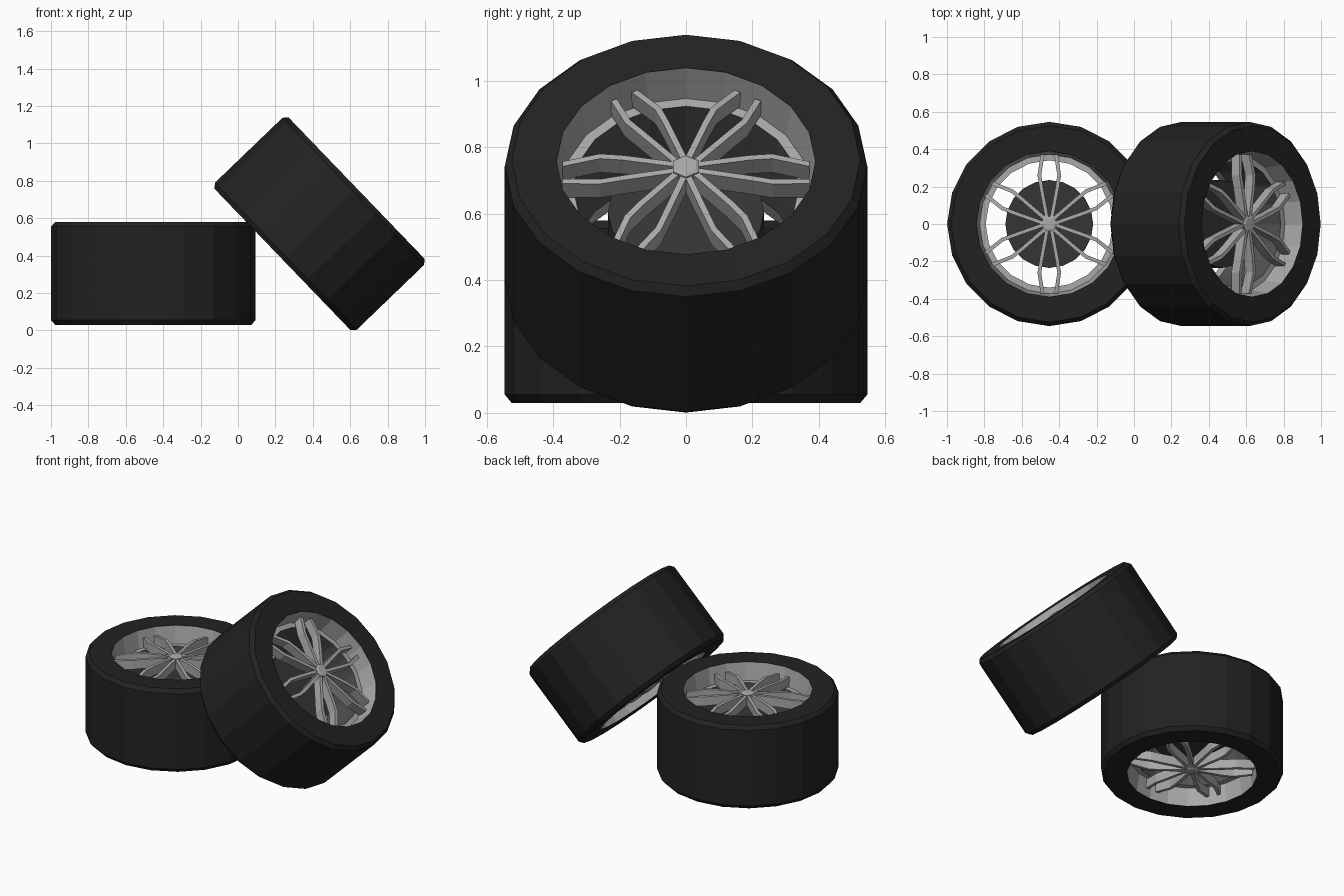
import bpy, bmesh, math
from mathutils import Matrix, Vector

if "Cube" in bpy.data.objects:
    bpy.data.objects.remove(bpy.data.objects["Cube"])


def material(name, r, g, b):
    m = bpy.data.materials.new(name)
    m.diffuse_color = (r, g, b, 1)
    m.use_nodes = True
    m.node_tree.nodes["Principled BSDF"].inputs["Base Color"].default_value = m.diffuse_color
    return m


RUBBER = material("black rubber", 0.016, 0.016, 0.016)
METAL = material("light grey metal", 0.40, 0.40, 0.40)
INNER = material("dark barrel grey", 0.085, 0.085, 0.085)
DISC = material("disc charcoal", 0.036, 0.036, 0.036)


def finish(bm, name, mats, place):
    me = bpy.data.meshes.new(name)
    bm.to_mesh(me)
    bm.free()
    for m in mats:
        me.materials.append(m)
    ob = bpy.data.objects.new(name, me)
    bpy.context.collection.objects.link(ob)
    ob.matrix_world = place
    return ob


def lathe(bm, profile, sides=20, closed=False):
    """Spin (radius, height) points round z; open ends get caps."""
    rings = []
    for r, z in profile:
        rings.append([bm.verts.new((r * math.cos(2 * math.pi * i / sides),
                                    r * math.sin(2 * math.pi * i / sides), z))
                      for i in range(sides)])
    n = len(rings)
    for k in range(n if closed else n - 1):
        a, b = rings[k], rings[(k + 1) % n]
        for i in range(sides):
            j = (i + 1) % sides
            bm.faces.new((a[i], a[j], b[j], b[i]))
    if not closed:
        bm.faces.new(rings[0][::-1])
        bm.faces.new(rings[-1])


def spoke(bm, angle, side, flip):
    """One bent bar from the hub to the rim."""
    path = [(0.03, 0.012, 0.245), (0.19, 0.042, 0.243),
            (0.26, 0.053, 0.238), (0.372, 0.036, 0.222)]
    half, depth = 0.010, 0.06
    rot = Matrix.Rotation(angle, 3, 'Z')
    loops = []
    for r, off, d in path:
        loop = []
        for dw, dz in ((-half, 0), (half, 0), (half, -depth), (-half, -depth)):
            p = rot @ Vector((r, side * off + dw, d + dz))
            p.z *= flip
            loop.append(bm.verts.new(p))
        loops.append(loop)
    for a, b in zip(loops, loops[1:]):
        for i in range(4):
            j = (i + 1) % 4
            bm.faces.new((a[i], a[j], b[j], b[i]))
    bm.faces.new(loops[0])
    bm.faces.new(loops[-1])


def fix(bm):
    bmesh.ops.recalc_face_normals(bm, faces=bm.faces)


def wheel(prefix, place):
    # tyre: chamfered tread, flat side walls
    bm = bmesh.new()
    lathe(bm, [(0.39, -0.272), (0.525, -0.275), (0.546, -0.25),
               (0.546, 0.25), (0.525, 0.275), (0.39, 0.272),
               (0.41, 0.2), (0.41, -0.2)], closed=True)
    fix(bm)
    finish(bm, prefix + "_tyre", [RUBBER], place)

    # rim: flared barrel and step ring on both sides, darker middle
    bm = bmesh.new()
    half = [(0.39, 0.271), (0.372, 0.157), (0.34, 0.157)]
    back = [(r, -z) for r, z in reversed(half)]
    lathe(bm, half + back + [(0.405, -0.2), (0.405, 0.2)], closed=True)
    fix(bm)
    for f in bm.faces:
        c = f.calc_center_median()
        if abs(c.z) < 0.01 and c.xy.length < 0.36:
            f.material_index = 1
    finish(bm, prefix + "_rim", [METAL, INNER], place)

    # brake disc in the middle
    bm = bmesh.new()
    lathe(bm, [(0.235, -0.05), (0.235, 0.05)])
    fix(bm)
    finish(bm, prefix + "_brake_disc", [DISC], place)

    # six pairs of spokes on each side
    bm = bmesh.new()
    for flip in (1, -1):
        for k in range(6):
            for side in (1, -1):
                spoke(bm, math.radians(30 + 60 * k), side, flip)
    fix(bm)
    finish(bm, prefix + "_spokes", [METAL], place)

    # hexagonal hub caps
    bm = bmesh.new()
    for flip in (1, -1):
        lathe(bm, [(0.046, 0.185 * flip), (0.046, 0.25 * flip),
                   (0.034, 0.256 * flip)], sides=6)
    fix(bm)
    finish(bm, prefix + "_hub_caps", [METAL], place)


# one wheel lying flat, one leaning against it
wheel("flat_wheel", Matrix.Translation((-0.453, 0, 0.305)))
wheel("leaning_wheel", Matrix.Translation((0.436, 0, 0.57))
      @ Matrix.Rotation(math.radians(46.1), 4, 'Y'))
